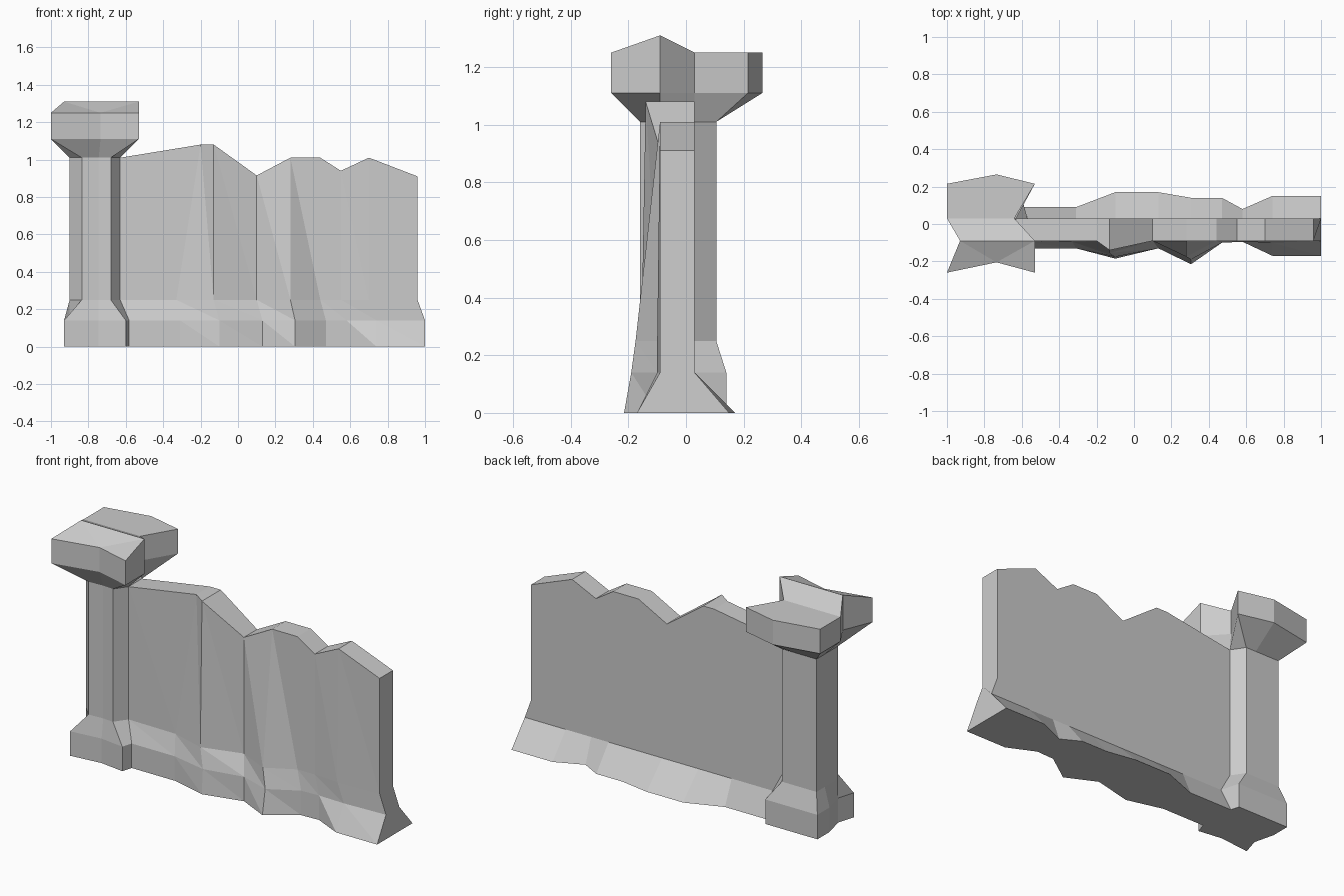
import bpy

if "Cube" in bpy.data.objects:
    bpy.data.objects.remove(bpy.data.objects["Cube"])


def make_object(name, verts, faces):
    mesh = bpy.data.meshes.new(name)
    mesh.from_pydata(verts, [], faces)
    mesh.update()
    obj = bpy.data.objects.new(name, mesh)
    bpy.context.collection.objects.link(obj)
    return obj


def ring_faces(a, b, n):
    """Quads joining ring number a to ring number b, each with n points."""
    return [(a * n + i, a * n + (i + 1) % n, b * n + (i + 1) % n, b * n + i)
            for i in range(n)]


def at(outline, z):
    return [(x, y, z) for x, y in outline]


# Pillar outlines, counter-clockwise from front left
base = [(-.93, -.19), (-.745, -.17), (-.60, -.19), (-.57, -.09), (-.57, .03),
        (-.60, .14), (-.745, .14), (-.93, .14), (-.93, .03), (-.90, -.09)]
shaft = [(-.835, -.16), (-.745, -.155), (-.68, -.16), (-.63, -.09), (-.63, .03),
         (-.68, .105), (-.745, .105), (-.90, .105), (-.90, .03), (-.90, -.09)]
cap = [(-1, -.26), (-.735, -.205), (-.53, -.26), (-.53, -.09), (-.64, .03),
       (-.53, .215), (-.735, .265), (-1, .215), (-1, .03), (-.93, -.09)]

# Pillar: stacked rings, with the cap rising to a ridge at y = -0.09
rings = [at(base, 0), at(base, .14), at(shaft, .25), at(shaft, 1.01),
         at(cap, 1.11), [(x, y, 1.31 if y == -.09 else 1.25) for x, y in cap]]
n = len(base)
verts = [v for r in rings for v in r]
faces = [tuple(reversed(range(n)))]
for k in range(len(rings) - 1):
    faces += ring_faces(k, k + 1, n)
top = (len(rings) - 1) * n
for ids in ((9, 0, 1), (9, 1, 3), (1, 2, 3), (9, 3, 4, 8), (8, 4, 5, 6, 7)):
    faces.append(tuple(top + i for i in ids))
make_object("pillar", verts, faces)

# Wall sections: foot x, shoulder x, front y at foot / z .14 / z .25 / top,
# top height, back y at foot
sections = [
    (-.63, -.63, -.13, -.13, -.09, -.09, 1.01, .09),
    (-.31, -.33, -.13, -.13, -.095, -.09, 1.08, .09),
    (-.10, -.13, -.185, -.175, -.155, -.14, 1.08, .17),
    (.13, .10, -.13, -.13, -.09, -.09, .915, .17),
    (.305, .28, -.215, -.19, -.175, -.09, 1.01, .14),
    (.47, .44, -.10, -.10, -.09, -.09, 1.01, .14),
    (.58, .55, -.095, -.095, -.09, -.09, .94, .08),
    (.74, .70, -.17, -.10, -.10, -.09, 1.01, .15),
    (1.0, .96, -.17, -.09, -.09, -.09, .91, .15),
]
verts, faces = [], []
for i, (x0, x1, y0, y1, y2, y3, h, yb) in enumerate(sections):
    xt = -.20 if i == 1 else x1
    verts += [(x0, y0, 0), (x0, y1, .14), (x1, y2, .25), (xt, y3, h),
              (xt, .03, h), (x1, .03, .25), (x0, .03, .14), (x0, yb, 0)]
n = 8
for i in range(len(sections) - 1):
    for a, b, c, d in ring_faces(i, i + 1, n):
        if a % n < 3:
            # buttressed front: fold each panel from its upper left corner
            faces += [(a, d, b), (b, d, c)]
        else:
            faces.append((a, d, c, b))
faces.append(tuple(reversed(range(n))))
faces.append(tuple(range(len(verts) - n, len(verts))))
make_object("ruined_wall", verts, faces)
